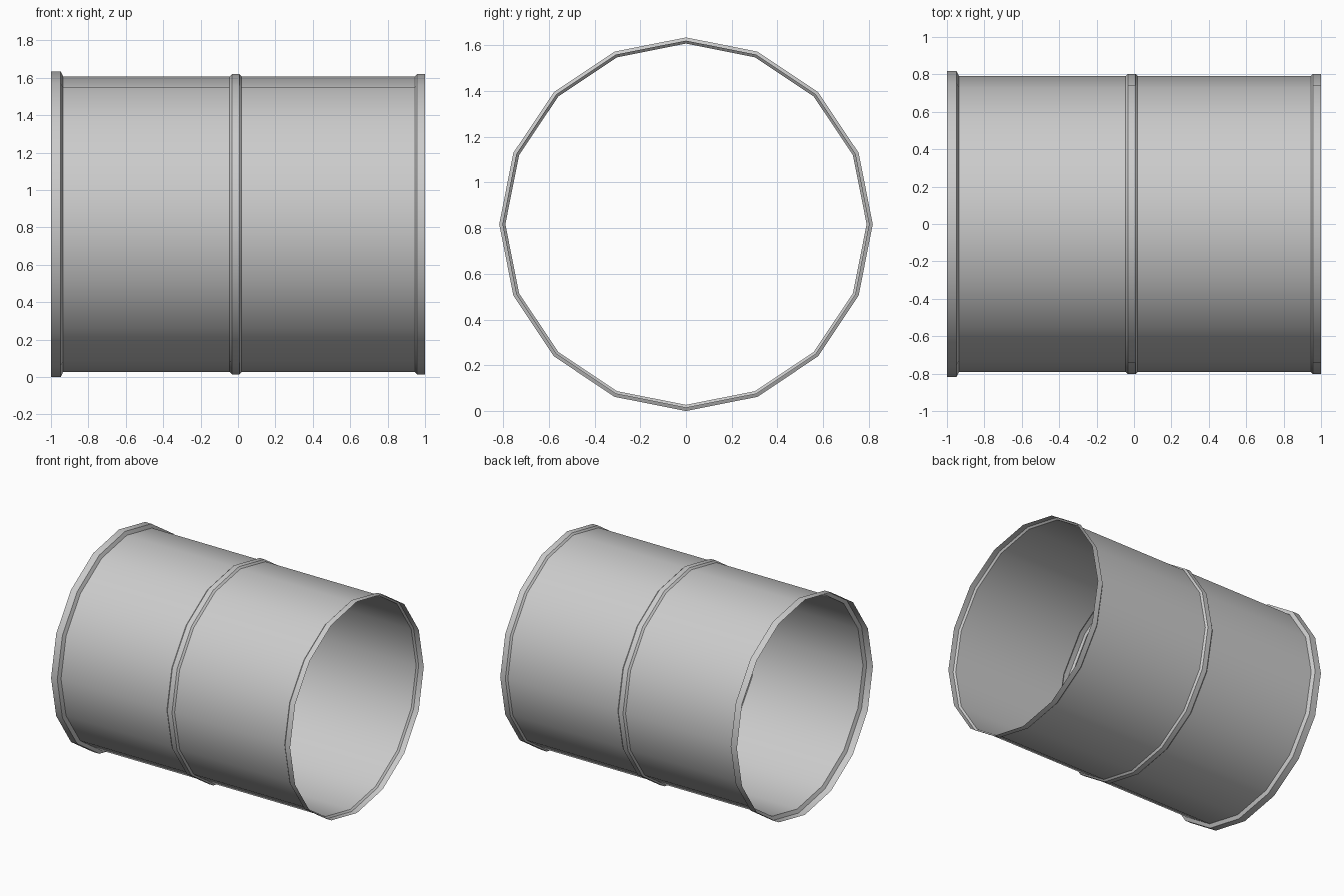
import bpy, math

default = bpy.data.objects.get("Cube")
if default:
    bpy.data.objects.remove(default, do_unlink=True)

SIDES = 16
AXIS_Z = 0.817
BODY, BEAD, COLLAR = 0.79, 0.803, 0.817

steel = bpy.data.materials.new("grey_steel")
steel.use_nodes = True
colour = (0.6, 0.6, 0.6, 1)
steel.diffuse_color = colour
steel.node_tree.nodes["Principled BSDF"].inputs["Base Color"].default_value = colour


def sheet_tube(name, profile):
    """Spin (x, radius) points about the pipe axis as thin sheet metal."""
    verts, faces = [], []
    for x, r in profile:
        for i in range(SIDES):
            a = math.tau * i / SIDES
            verts.append((x, r * math.cos(a), AXIS_Z + r * math.sin(a)))
    for k in range(len(profile) - 1):
        for i in range(SIDES):
            a, b = k * SIDES + i, k * SIDES + (i + 1) % SIDES
            faces.append((a, b, b + SIDES, a + SIDES))
    mesh = bpy.data.meshes.new(name)
    mesh.from_pydata(verts, [], faces)
    mesh.flip_normals()
    mesh.materials.append(steel)
    obj = bpy.data.objects.new(name, mesh)
    bpy.context.collection.objects.link(obj)
    bpy.ops.object.select_all(action="DESELECT")
    obj.select_set(True)
    bpy.context.view_layer.objects.active = obj
    bpy.ops.object.shade_smooth_by_angle(angle=math.radians(30))
    # make the normals face away from the axis
    face = mesh.polygons[0]
    outward = face.center.copy()
    outward.x, outward.z = 0, outward.z - AXIS_Z
    if face.normal.dot(outward) < 0:
        mesh.flip_normals()
    return obj


# Wide collar with a sloped shoulder
sheet_tube("end_collar", [(-1, COLLAR), (-0.948, COLLAR), (-0.935, BODY)])
# Two plain pipe lengths
sheet_tube("pipe_section_right", [(-0.935, BODY), (-0.045, BODY)])
sheet_tube("pipe_section_left", [(0.02, BODY), (0.945, BODY)])
# Raised bead pressed into the middle, hollow on the inside
sheet_tube("middle_bead", [(-0.045, BODY), (-0.032, BEAD), (0.007, BEAD), (0.02, BODY)])
# Small flared lip at the other end
sheet_tube("end_lip", [(0.945, BODY), (0.957, BEAD), (1, BEAD)])
